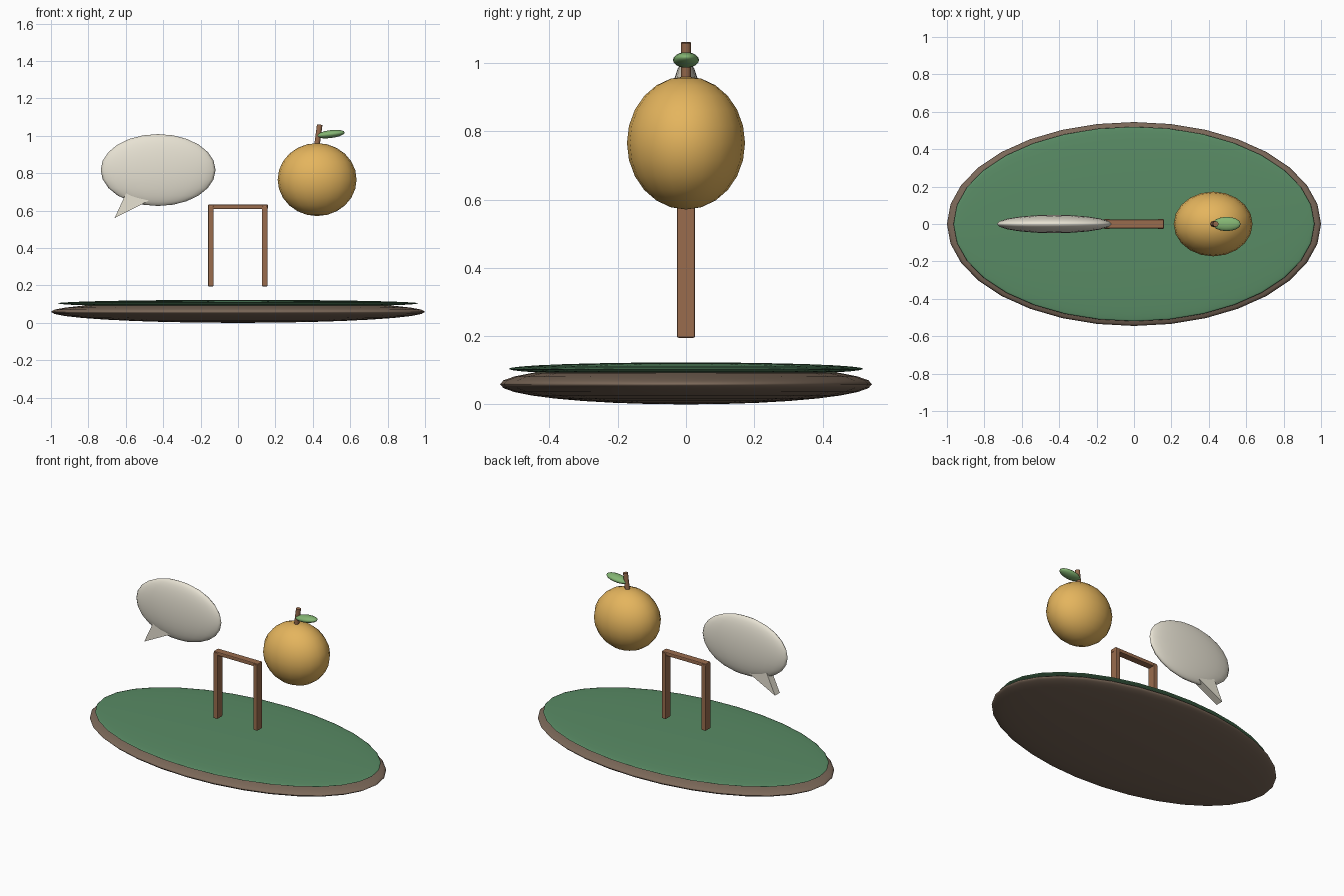
import bpy, bmesh, math
from mathutils import Vector

if "Cube" in bpy.data.objects:
    bpy.data.objects.remove(bpy.data.objects["Cube"])


def material(name, r, g, b):
    m = bpy.data.materials.new(name)
    m.diffuse_color = (r, g, b, 1)
    m.use_nodes = True
    m.node_tree.nodes["Principled BSDF"].inputs["Base Color"].default_value = m.diffuse_color
    return m


SOIL = material("soil", 0.20, 0.14, 0.10)
GRASS = material("grass", 0.10, 0.26, 0.13)
WOOD = material("wood", 0.32, 0.15, 0.075)
CREAM = material("cream", 0.80, 0.76, 0.65)
PEEL = material("peel", 0.78, 0.46, 0.11)
LEAF = material("leaf", 0.23, 0.46, 0.17)


def ellipsoid(name, center, radii, mat, segments=20, rings=12, rot=(0, 0, 0)):
    bpy.ops.mesh.primitive_uv_sphere_add(segments=segments, ring_count=rings,
                                         radius=1, location=center, rotation=rot)
    o = bpy.context.object
    o.name = name
    o.scale = radii
    o.data.materials.append(mat)
    bpy.ops.object.shade_smooth()
    return o


def box(name, center, size, mat, bevel=0.005):
    bpy.ops.mesh.primitive_cube_add(size=1, location=center)
    o = bpy.context.object
    o.name = name
    o.scale = size
    bpy.ops.object.transform_apply(location=False, rotation=False, scale=True)
    o.data.materials.append(mat)
    b = o.modifiers.new("bevel", 'BEVEL')
    b.width, b.segments = bevel, 2
    return o


def rod(name, start, end, radius, mat):
    a, b = Vector(start), Vector(end)
    bpy.ops.mesh.primitive_cylinder_add(vertices=12, radius=radius,
                                        depth=(b - a).length, location=(a + b) / 2)
    o = bpy.context.object
    o.name = name
    o.rotation_euler = (b - a).to_track_quat('Z', 'Y').to_euler()
    o.data.materials.append(mat)
    bpy.ops.object.shade_smooth_by_angle(angle=math.radians(40))
    return o


def prism(name, outline, half_y, mat):
    bm = bmesh.new()
    face = bm.faces.new([bm.verts.new((x, -half_y, z)) for x, z in outline])
    out = bmesh.ops.extrude_face_region(bm, geom=[face])
    moved = [v for v in out["geom"] if isinstance(v, bmesh.types.BMVert)]
    bmesh.ops.translate(bm, vec=(0, 2 * half_y, 0), verts=moved)
    bmesh.ops.recalc_face_normals(bm, faces=bm.faces)
    me = bpy.data.meshes.new(name)
    bm.to_mesh(me)
    bm.free()
    me.materials.append(mat)
    o = bpy.data.objects.new(name, me)
    bpy.context.collection.objects.link(o)
    return o


# Oval island: soil with a thin grass layer
ellipsoid("soil_base", (0, 0, 0.059), (1.0, 0.545, 0.059), SOIL, 32, 16)
ellipsoid("grass_top", (0, 0, 0.104), (0.965, 0.52, 0.019), GRASS, 32, 16)

# Floating wooden arch
for side, x in (("left", -0.145), ("right", 0.143)):
    box(side + "_post", (x, 0, 0.41), (0.03, 0.054, 0.43), WOOD)
box("arch_beam", (0, 0, 0.62), (0.32, 0.046, 0.024), WOOD)

# Speech bubble and its tail
ellipsoid("speech_bubble", (-0.427, 0, 0.817), (0.307, 0.049, 0.192), CREAM)
prism("bubble_tail", [(-0.66, 0.56), (-0.444, 0.67), (-0.592, 0.707)], 0.0245, CREAM)

# Fruit with stem and leaf
ellipsoid("fruit", (0.423, 0, 0.766), (0.211, 0.173, 0.195), PEEL)
rod("fruit_stem", (0.421, 0, 0.94), (0.437, 0, 1.06), 0.0148, WOOD)
ellipsoid("fruit_leaf", (0.495, 0, 1.009), (0.076, 0.038, 0.021), LEAF, 16, 10,
          rot=(0, math.radians(-7), 0))
